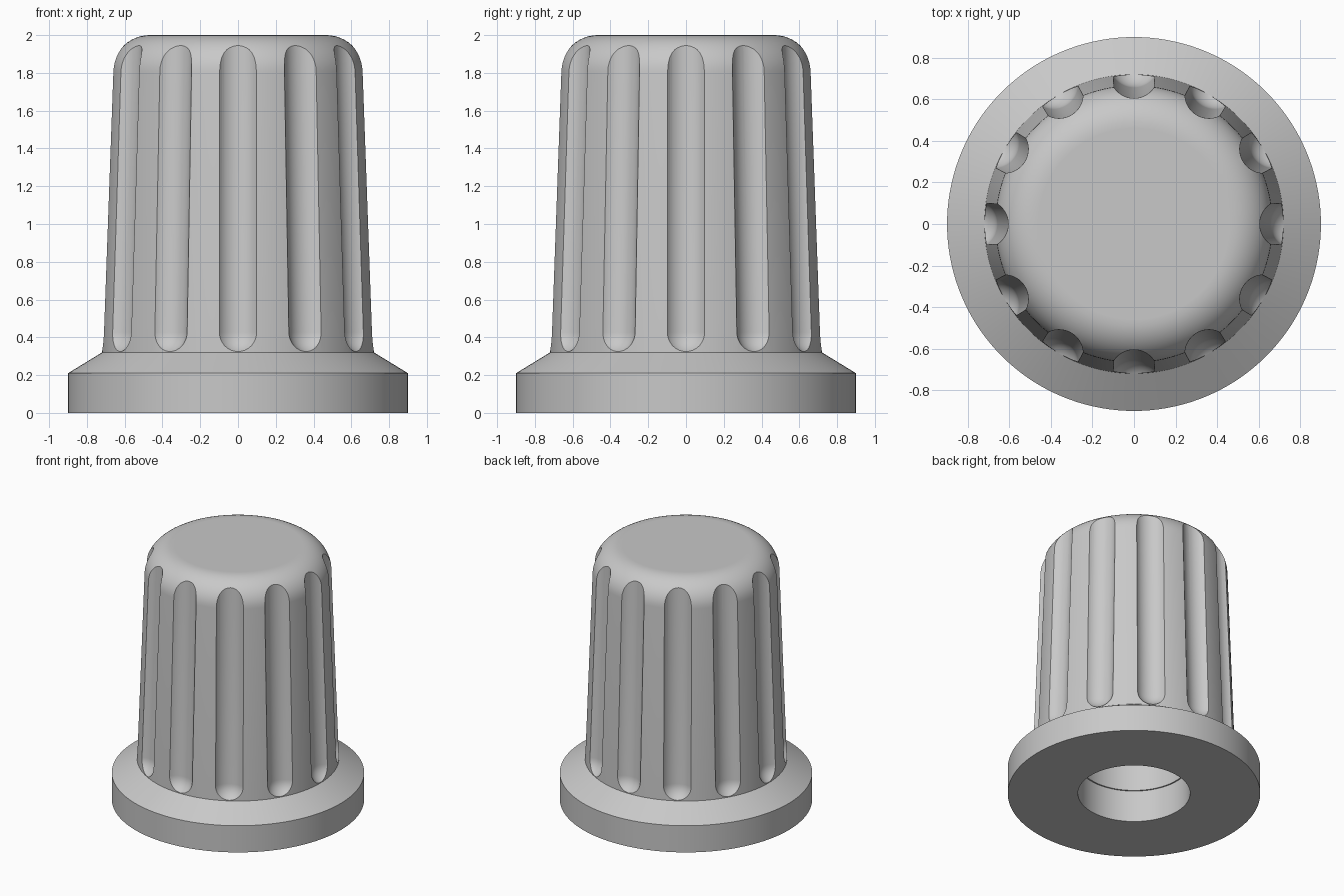
import bpy
import bmesh
import math
from mathutils import Matrix, Vector

if "Cube" in bpy.data.objects:
    bpy.data.objects.remove(bpy.data.objects["Cube"], do_unlink=True)

grey = bpy.data.materials.new("mid grey plastic")
grey.use_nodes = True
grey.diffuse_color = (0.58, 0.58, 0.58, 1)
grey.node_tree.nodes["Principled BSDF"].inputs["Base Color"].default_value = grey.diffuse_color


def add_object(name, bm):
    bmesh.ops.recalc_face_normals(bm, faces=bm.faces)
    mesh = bpy.data.meshes.new(name)
    bm.to_mesh(mesh)
    bm.free()
    mesh.materials.append(grey)
    obj = bpy.data.objects.new(name, mesh)
    bpy.context.collection.objects.link(obj)
    return obj


def lathe(bm, profile, steps):
    """Spin an (r, z) profile that starts and ends on the axis."""
    verts = [bm.verts.new((r, 0, z)) for r, z in profile]
    edges = [bm.edges.new(pair) for pair in zip(verts, verts[1:])]
    bmesh.ops.spin(bm, geom=verts + edges, cent=(0, 0, 0), axis=(0, 0, 1),
                   angle=math.tau, steps=steps)
    bmesh.ops.remove_doubles(bm, verts=bm.verts, dist=1e-4)


def arc(r, z, radius, start, end, steps):
    angles = [math.radians(start + (end - start) * i / steps) for i in range(steps + 1)]
    return [(r + radius * math.cos(a), z + radius * math.sin(a)) for a in angles]


# Knob: flange, tapered grip, rounded crown and stepped blind bore in one profile
bore = [(0, 1.6), (0.39, 1.6), (0.39, 0.25), (0.4, 0.25), (0.4, 0)]
flange = [(0.9, 0), (0.9, 0.21), (0.72, 0.32)]
crown = arc(0.467, 1.8, 0.2, 2, 90, 12)
bm = bmesh.new()
lathe(bm, bore + flange + crown + [(0.46, 2), (0, 2)], 144)
knob = add_object("knob_body", bm)

# Flute cutters: rods along the tapered side, round at the foot, running out through the crown
radius = 0.12
low, high = Vector((0.777, 0, 0.43)), Vector((0.72, 0, 2.1))
length = (high - low).length
rod_profile = [(0, -radius)] + arc(0, 0, radius, -90, 0, 10)[1:]
rod_profile += [(radius, length), (0, length)]
tilt = Vector((0, 0, 1)).rotation_difference(high - low).to_matrix().to_4x4()
bm = bmesh.new()
lathe(bm, rod_profile, 48)
bmesh.ops.transform(bm, matrix=Matrix.Translation(low) @ tilt, verts=bm.verts)
rod = bm.verts[:] + bm.edges[:] + bm.faces[:]
for i in range(1, 12):
    copy = bmesh.ops.duplicate(bm, geom=rod)["geom"]
    bmesh.ops.rotate(bm, cent=(0, 0, 0), matrix=Matrix.Rotation(math.tau * i / 12, 3, "Z"),
                     verts=[v for v in copy if isinstance(v, bmesh.types.BMVert)])
cutter = add_object("flute_cutters", bm)
cutter.hide_render = True

# Carve the flutes, then drop the cutters
cut = knob.modifiers.new("flutes", "BOOLEAN")
cut.operation = "DIFFERENCE"
cut.solver = "EXACT"
cut.object = cutter
bpy.ops.object.select_all(action="DESELECT")
knob.select_set(True)
bpy.context.view_layer.objects.active = knob
bpy.ops.object.modifier_apply(modifier=cut.name)
bpy.data.objects.remove(cutter, do_unlink=True)
bpy.ops.object.shade_smooth_by_angle(angle=math.radians(20))
